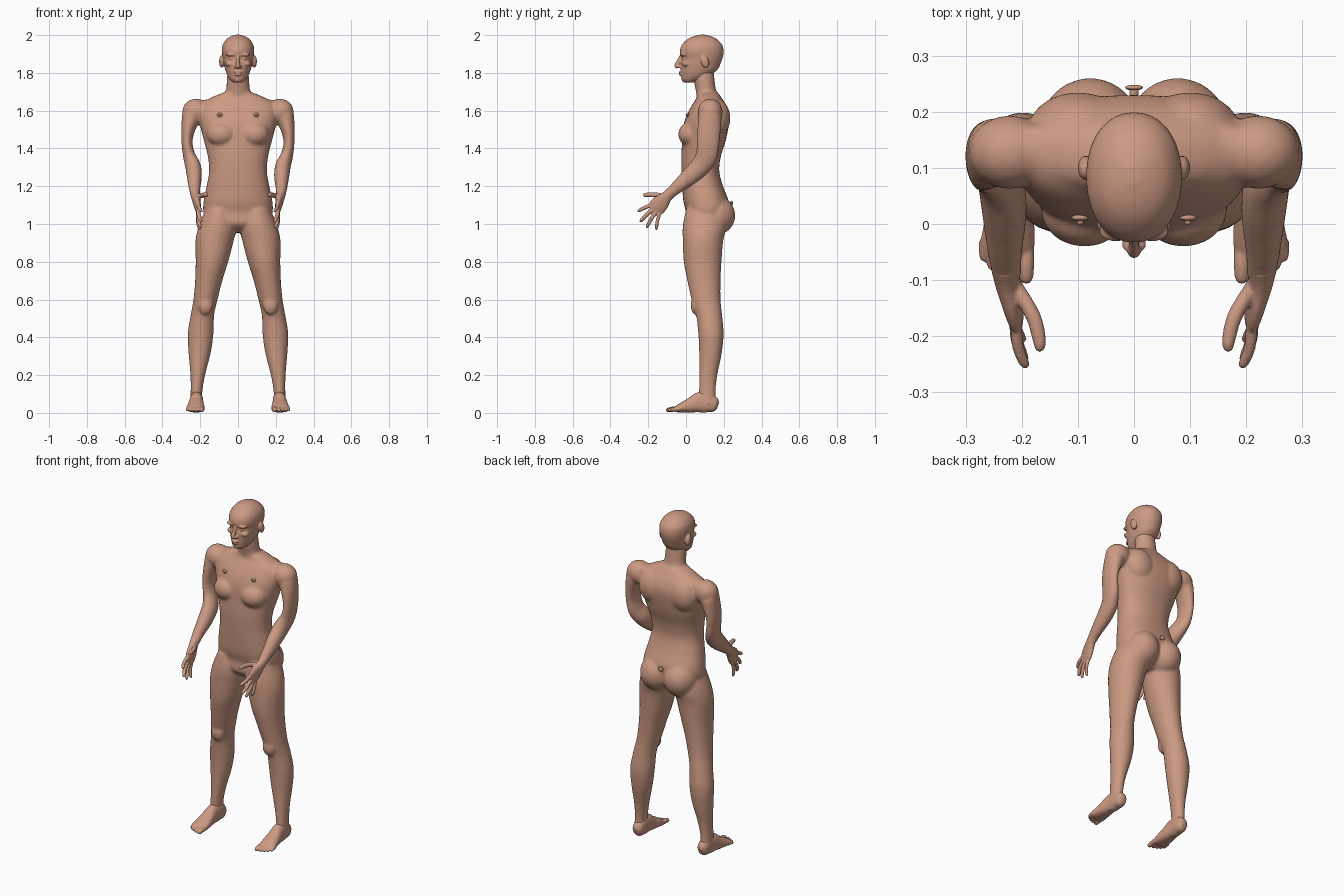
import bpy, bmesh, math
from mathutils import Vector, Matrix

skin = bpy.data.materials.new("warm brown skin")
skin.diffuse_color = (0.60, 0.32, 0.225, 1)


def spline(rows, steps=5):
    """Catmull-Rom interpolation of rows of numbers."""
    out = []
    for i in range(len(rows) - 1):
        p = [rows[max(0, i - 1)], rows[i], rows[i + 1], rows[min(len(rows) - 1, i + 2)]]
        for k in range(steps):
            t = k / steps
            out.append([0.5 * (2 * b + (c - a) * t + (2 * a - 5 * b + 4 * c - d) * t * t
                               + (3 * b - a - 3 * c + d) * t ** 3) for a, b, c, d in zip(*p)])
    return out + [list(rows[-1])]


def loft(bm, rows, side=1, power=2.0, flat=False, n=32):
    """Tube through rows (x, y, z, radius across, radius deep)."""
    rows = spline(rows)
    pts = [Vector((r[0] * side, r[1], r[2])) for r in rows]
    rings = []
    for i, r in enumerate(rows):
        t = pts[min(i + 1, len(pts) - 1)] - pts[max(i - 1, 0)]
        t = Vector((0, 0, 1)) if flat else t.normalized()
        u = Vector((1, 0, 0))
        u = (u - t * u.dot(t)).normalized()
        v = t.cross(u)
        ring = []
        for k in range(n):
            a = 2 * math.pi * k / n
            c, s = math.cos(a), math.sin(a)
            c = math.copysign(abs(c) ** (2 / power), c)
            s = math.copysign(abs(s) ** (2 / power), s)
            ring.append(bm.verts.new(pts[i] + u * c * max(r[3], .002) + v * s * max(r[4], .002)))
        rings.append(ring)
    for a, b in zip(rings, rings[1:]):
        for k in range(n):
            bm.faces.new((a[k], a[(k + 1) % n], b[(k + 1) % n], b[k]))
    bm.faces.new(rings[0][::-1])
    bm.faces.new(rings[-1])


def ball(bm, c, r, side=1, tilt=0):
    m = (Matrix.Translation((c[0] * side, c[1], c[2])) @ Matrix.Rotation(tilt, 4, 'X')
         @ Matrix.Diagonal((*r, 1)))
    bmesh.ops.create_uvsphere(bm, u_segments=24, v_segments=16, radius=1, matrix=m)


def digit(bm, a, b, r, side, bend=(0, 0, 0)):
    """Rounded finger or toe from a to b."""
    a, b = Vector(a), Vector(b)
    rows = []
    for t, k in ((0, 1.0), (.45, 1.0), (.8, .9), (.95, .65), (1, .2)):
        p = a.lerp(b, t) + Vector(bend) * (4 * t * (1 - t))
        rows.append((*p, r * k, r * k))
    loft(bm, rows, side, n=16)


def finish(name, bm, voxel=None, smooth=0):
    bmesh.ops.recalc_face_normals(bm, faces=bm.faces)
    me = bpy.data.meshes.new(name)
    bm.to_mesh(me)
    bm.free()
    me.materials.append(skin)
    me.shade_smooth()
    ob = bpy.data.objects.new(name, me)
    bpy.context.collection.objects.link(ob)
    if voxel:
        m = ob.modifiers.new("blend", 'REMESH')
        m.mode, m.voxel_size, m.use_smooth_shade = 'VOXEL', voxel, True
        m = ob.modifiers.new("soften", 'SMOOTH')
        m.factor, m.iterations = .5, smooth
    return ob


# Body: torso, neck, legs and arms blended together
bm = bmesh.new()
torso = [(.955, .10, .05, .05), (1.0, .105, .15, .105), (1.06, .11, .182, .11),
         (1.12, .106, .182, .12), (1.2, .088, .166, .108), (1.28, .076, .153, .1),
         (1.36, .08, .16, .105), (1.44, .095, .18, .115), (1.52, .106, .2, .12),
         (1.58, .117, .21, .112), (1.63, .122, .2, .09), (1.665, .122, .15, .068),
         (1.695, .115, .08, .055)]
loft(bm, [(0, y, z, a, b) for z, y, a, b in torso], power=2.3, flat=True, n=48)
loft(bm, [(0, .125, 1.62, .09, .06), (0, .118, 1.67, .08, .06), (0, .105, 1.71, .064, .054),
          (0, .098, 1.75, .06, .055), (0, .09, 1.82, .055, .055)], flat=True)
leg = [(.10, .10, 1.08, .07, .1), (.108, .098, .99, .1, .115), (.124, .09, .91, .101, .107),
       (.138, .088, .8, .086, .1), (.155, .095, .7, .072, .088), (.172, .106, .6, .064, .077),
       (.188, .122, .52, .062, .069), (.198, .132, .42, .068, .067), (.203, .13, .32, .059, .06),
       (.213, .118, .2, .039, .048), (.22, .113, .11, .031, .044), (.221, .115, .04, .033, .048)]
arm = [(.1, .13, 1.615, .05, .06), (.2, .13, 1.605, .06, .06), (.246, .128, 1.57, .052, .062),
       (.264, .122, 1.5, .037, .062), (.27, .117, 1.43, .029, .06), (.258, .108, 1.36, .033, .058),
       (.238, .075, 1.305, .041, .054), (.231, .02, 1.252, .04, .047),
       (.23, -.05, 1.192, .031, .034), (.226, -.095, 1.152, .026, .026)]
for s in (1, -1):
    loft(bm, leg, s, flat=True)
    loft(bm, arm[2:], s)
    ball(bm, (.222, .128, 1.595), (.073, .066, .068), s)          # shoulder
    loft(bm, [(.03, .135, 1.65, .03, .05), (.12, .13, 1.635, .03, .05),
              (.2, .13, 1.625, .03, .045)], s)                     # collar slope
    ball(bm, (.088, .025, 1.475), (.078, .066, .066), s)          # chest
    ball(bm, (.078, .155, 1.045), (.096, .106, .105), s)          # buttock
    ball(bm, (.1, .165, 1.56), (.09, .07, .1), s)                 # shoulder blade
    ball(bm, (.172, .05, .57), (.04, .025, .05), s)               # knee
finish("body", bm, .007, 10)

# Head with brow, nose, lips, chin and ears
bm = bmesh.new()
skull = [(1.748, .02, .024, .03), (1.765, .032, .043, .055), (1.79, .054, .058, .08),
         (1.82, .07, .068, .099), (1.85, .077, .075, .106), (1.877, .085, .08, .108),
         (1.91, .083, .085, .116), (1.945, .085, .082, .108), (1.975, .086, .064, .082),
         (1.992, .087, .04, .052), (2.002, .088, .012, .016)]
loft(bm, [(0, y, z, a, b) for z, y, a, b in skull], power=2.15, flat=True, n=48)
loft(bm, [(0, -.022, 1.893, .009, .01), (0, -.036, 1.865, .009, .012),
          (0, -.048, 1.84, .012, .013), (0, -.044, 1.828, .011, .01)])
ball(bm, (0, -.006, 1.766), (.024, .018, .017))                   # chin
ball(bm, (0, -.029, 1.803), (.023, .011, .006))                   # upper lip
ball(bm, (0, -.027, 1.791), (.02, .011, .007))                    # lower lip
for s in (1, -1):
    ball(bm, (.033, -.012, 1.896), (.03, .02, .009), s)           # brow
    ball(bm, (.032, -.008, 1.876), (.014, .014, .009), s)         # eye
    ball(bm, (.043, .003, 1.848), (.024, .024, .016), s)          # cheek
    ball(bm, (.013, -.036, 1.832), (.009, .012, .008), s)         # nostril
    ball(bm, (.086, .1, 1.86), (.014, .021, .034), s, .25)        # ear
finish("head", bm, .004, 3)

# Hands with spread fingers
bm = bmesh.new()
fingers = [((.21, -.178, 1.104), (.19, -.256, 1.066), .0105), ((.212, -.168, 1.085), (.192, -.243, 1.01), .011),
           ((.212, -.155, 1.07), (.196, -.208, .979), .0105), ((.212, -.138, 1.06), (.203, -.157, .968), .0095)]
for s in (1, -1):
    loft(bm, [(.229, -.07, 1.175, .027, .029), (.226, -.1, 1.147, .023, .03),
              (.218, -.13, 1.115, .02, .043), (.212, -.155, 1.088, .016, .046),
              (.209, -.172, 1.07, .011, .036)], s)
    for a, b, r in fingers:
        digit(bm, a, b, r, s, (.006, -.004, 0))
    digit(bm, (.212, -.11, 1.145), (.168, -.228, 1.152), .0135, s, (-.012, 0, .006))
finish("hands", bm, .004, 2)

# Feet with toes
bm = bmesh.new()
foot = [(.217, .168, .035, .012, .018), (.217, .155, .04, .029, .037), (.218, .115, .055, .034, .054),
        (.22, .07, .055, .036, .054), (.222, .03, .042, .041, .041), (.223, -.01, .031, .046, .03),
        (.226, -.04, .023, .048, .021), (.227, -.06, .018, .042, .014)]
for s in (1, -1):
    loft(bm, foot, s, power=2.3)
    for i, (tip, r) in enumerate(((-.106, .0145), (-.102, .011), (-.094, .0105), (-.082, .01), (-.066, .0095))):
        x = (.192, .217, .236, .253, .267)[i]
        digit(bm, (x, -.03, .02), (x, tip, .012), r, s, (0, 0, .004))
finish("feet", bm, .004, 2)

# Small raised discs on the chest and a knob at the tailbone
bm = bmesh.new()
for s in (1, -1):
    ball(bm, (.096, .011, 1.578), (.015, .006, .012), s)
    ball(bm, (.096, .004, 1.578), (.006, .006, .006), s)
finish("chest_discs", bm)
bm = bmesh.new()
ball(bm, (0, .243, 1.11), (.016, .005, .014))
ball(bm, (0, .234, 1.11), (.008, .012, .008))
finish("tailbone_knob", bm)
